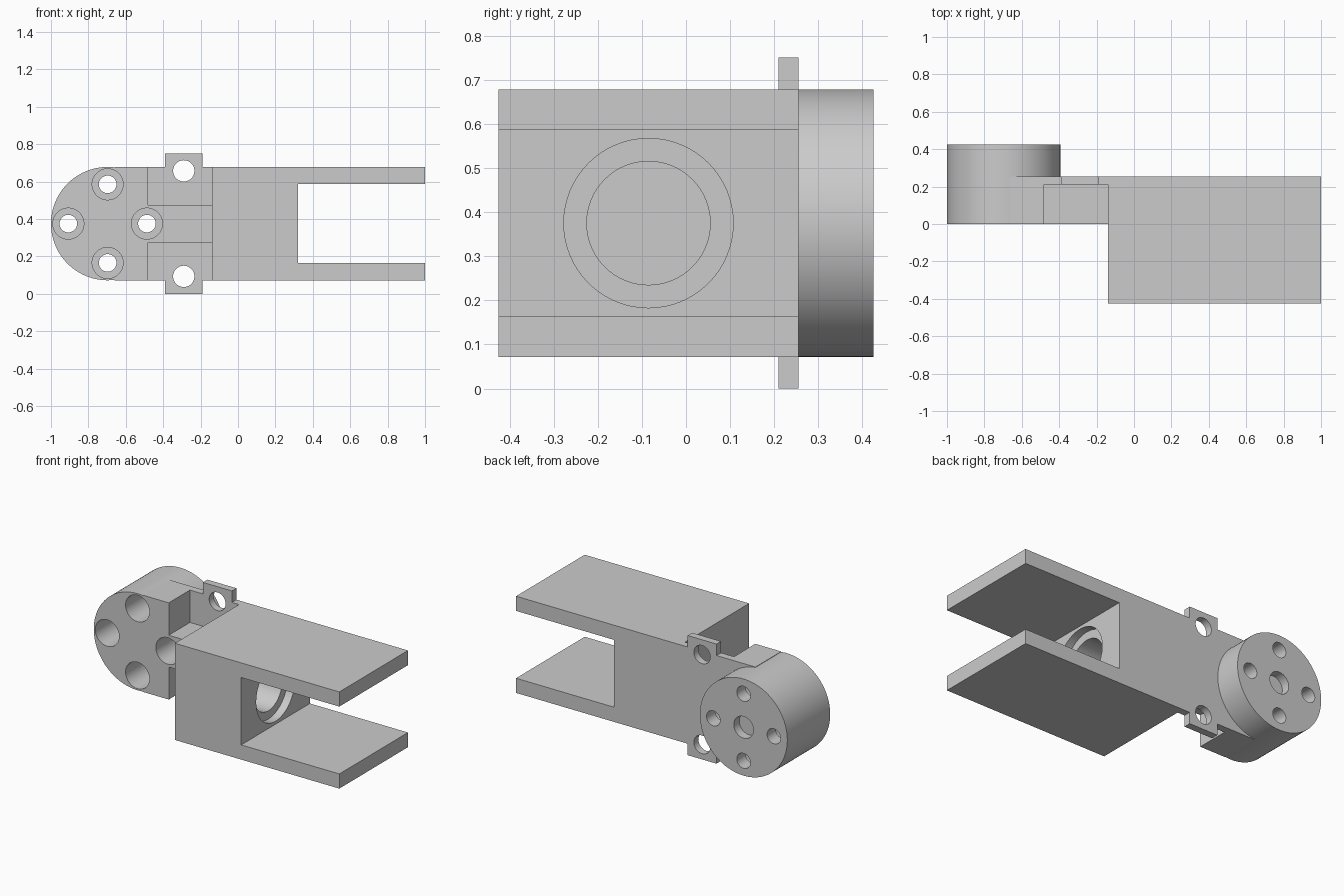
import bpy, bmesh, math
from mathutils import Matrix, Vector

cube = bpy.data.objects.get("Cube")
if cube:
    bpy.data.objects.remove(cube, do_unlink=True)

MID_Z = 0.375    # height of the symmetry plane
HALF_H = 0.303   # half height of body, arm and hub
HUB_X = -0.697


def make_object(name, bm):
    bmesh.ops.recalc_face_normals(bm, faces=bm.faces)
    mesh = bpy.data.meshes.new(name)
    bm.to_mesh(mesh)
    bm.free()
    obj = bpy.data.objects.new(name, mesh)
    bpy.context.collection.objects.link(obj)
    return obj


def extrude_profile(name, points, y0, y1):
    """Solid from an x-z outline, extruded along y."""
    bm = bmesh.new()
    face = bm.faces.new([bm.verts.new((x, y0, MID_Z + z)) for x, z in points])
    ext = bmesh.ops.extrude_face_region(bm, geom=[face])
    moved = [v for v in ext["geom"] if isinstance(v, bmesh.types.BMVert)]
    bmesh.ops.translate(bm, verts=moved, vec=(0, y1 - y0, 0))
    return make_object(name, bm)


def cylinder(name, start, end, radius, segments=64):
    start, end = Vector(start), Vector(end)
    axis = end - start
    turn = axis.to_track_quat('Z', 'Y').to_matrix().to_4x4()
    bm = bmesh.new()
    bmesh.ops.create_cone(bm, cap_ends=True, segments=segments,
                          radius1=radius, radius2=radius, depth=axis.length,
                          matrix=Matrix.Translation((start + end) / 2) @ turn)
    return make_object(name, bm)


def combine(target, tool, operation):
    mod = target.modifiers.new("combine", 'BOOLEAN')
    mod.operation = operation
    mod.solver = 'EXACT'
    mod.object = tool
    bpy.context.view_layer.objects.active = target
    bpy.ops.object.modifier_apply(modifier=mod.name)
    bpy.data.objects.remove(tool, do_unlink=True)


def mirrored(half):
    """Closes a lower outline with its copy above the symmetry plane."""
    return half + [(x, -z) for x, z in reversed(half)]


# Round hub with the flat arm and its two ears
bracket = cylinder("bracket", (HUB_X, 0, MID_Z), (HUB_X, 0.425, MID_Z), HALF_H, 96)
arm = extrude_profile("arm", mirrored([
    (-0.66, -HALF_H), (-0.39, -HALF_H), (-0.39, -0.375), (-0.19, -0.375),
    (-0.19, -HALF_H), (0.1, -HALF_H)]), 0, 0.255)
combine(bracket, arm, 'UNION')

# Pockets above and below the central web, leaving a thin back plate
for side in (-1, 1):
    pocket = extrude_profile("pocket", [
        (-0.48, side * 0.1), (-0.1, side * 0.1),
        (-0.1, side * 0.6), (-0.48, side * 0.6)], -0.2, 0.21)
    combine(bracket, pocket, 'DIFFERENCE')

# Deep body ending in a two-plate fork
body = extrude_profile("body", mirrored([
    (-0.14, -HALF_H), (1.0, -HALF_H), (1.0, -0.211), (0.32, -0.211)]), -0.425, 0.255)
combine(bracket, body, 'UNION')

# Stepped bore inside the fork
for radius, depth_x in ((0.192, 0.27), (0.14, -0.03)):
    bore = cylinder("bore", (depth_x, -0.085, MID_Z), (0.5, -0.085, MID_Z), radius)
    combine(bracket, bore, 'DIFFERENCE')

# Counterbored screw holes around the hub
for i in range(4):
    angle = i * math.pi / 2
    x = HUB_X + 0.21 * math.cos(angle)
    z = MID_Z + 0.21 * math.sin(angle)
    for radius, end_y in ((0.083, 0.34), (0.047, 0.6)):
        hole = cylinder("screw_hole", (x, -0.1, z), (x, end_y, z), radius, 40)
        combine(bracket, hole, 'DIFFERENCE')

# Shallow centre recess on the back of the hub
recess = cylinder("recess", (HUB_X, 0.37, MID_Z), (HUB_X, 0.6, MID_Z), 0.068, 40)
combine(bracket, recess, 'DIFFERENCE')

# Ear holes
for side in (-1, 1):
    z = MID_Z + side * 0.282
    hole = cylinder("ear_hole", (-0.29, 0.12, z), (-0.29, 0.5, z), 0.057, 40)
    combine(bracket, hole, 'DIFFERENCE')

# Plain grey finish
grey = bpy.data.materials.new("plain_grey")
grey.use_nodes = True
colour = (0.6, 0.6, 0.6, 1)
grey.diffuse_color = colour
grey.node_tree.nodes["Principled BSDF"].inputs["Base Color"].default_value = colour
bracket.data.materials.clear()
bracket.data.materials.append(grey)
for poly in bracket.data.polygons:
    poly.material_index = 0

bpy.ops.object.select_all(action='DESELECT')
bracket.select_set(True)
bpy.context.view_layer.objects.active = bracket
bpy.ops.object.shade_smooth_by_angle(angle=math.radians(30))
